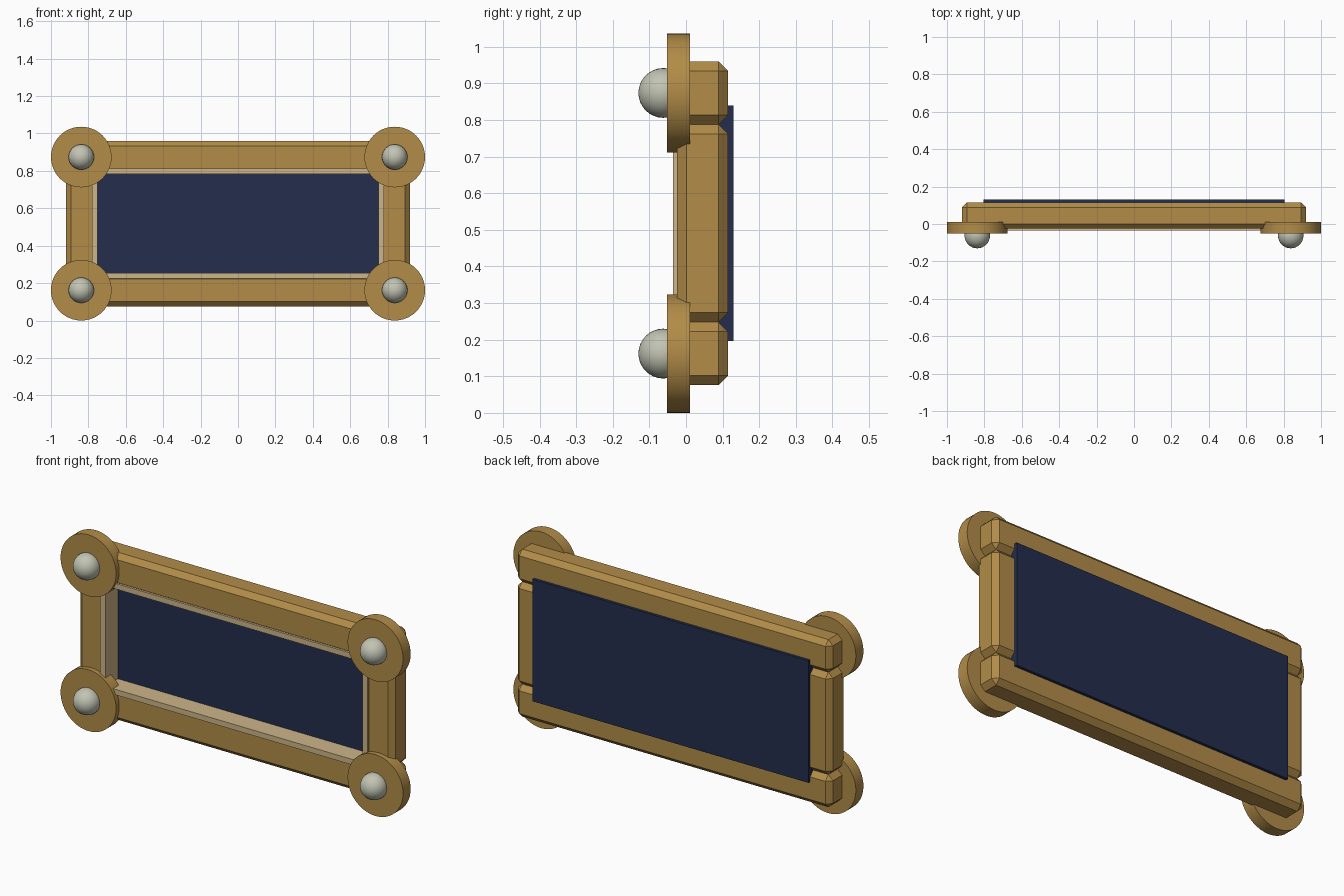
import bpy, bmesh, math

if "Cube" in bpy.data.objects:
    bpy.data.objects.remove(bpy.data.objects["Cube"])


def material(name, rgb):
    m = bpy.data.materials.new(name)
    m.diffuse_color = (*rgb, 1)
    m.use_nodes = True
    m.node_tree.nodes["Principled BSDF"].inputs["Base Color"].default_value = m.diffuse_color
    return m


BROWN = material("golden_brown", (0.445, 0.262, 0.065))
TAN = material("light_tan", (0.61, 0.46, 0.25))
NAVY = material("dark_navy", (0.017, 0.027, 0.075))
GREY = material("pale_grey", (0.54, 0.55, 0.45))


def box(name, x, y, z, mat, chamfer=0):
    """Box from (min, max) ranges, optionally with chamfered edges."""
    bm = bmesh.new()
    bmesh.ops.create_cube(bm, size=1)
    for v in bm.verts:
        for i, (lo, hi) in enumerate((x, y, z)):
            v.co[i] = hi if v.co[i] > 0 else lo
    if chamfer:
        bmesh.ops.bevel(bm, geom=bm.edges[:], offset=chamfer, segments=1,
                        profile=0.5, affect='EDGES')
    me = bpy.data.meshes.new(name)
    bm.to_mesh(me)
    bm.free()
    me.materials.append(mat)
    ob = bpy.data.objects.new(name, me)
    bpy.context.collection.objects.link(ob)
    return ob


def finish(name, mat):
    ob = bpy.context.object
    ob.name = name
    ob.data.materials.append(mat)
    bpy.ops.object.shade_smooth_by_angle(angle=math.radians(35))


MID = 0.518  # height of the middle of the frame
DEPTH = (-0.025, 0.115)


def span(sign, inner, outer, centre=0.0):
    return tuple(sorted((centre + sign * inner, centre + sign * outer)))


for s in (-1, 1):
    side = "right" if s > 0 else "left"
    level = "top" if s > 0 else "bottom"
    # Chamfered frame beams
    box(level + "_rail", (-0.92, 0.92), DEPTH, span(s, 0.27, 0.442, MID), BROWN, 0.026)
    box(side + "_post", span(s, 0.755, 0.92), DEPTH, (MID - 0.27, MID + 0.27), BROWN, 0.026)
    # Light inner lining
    box(level + "_lining", (-0.78, 0.78), (-0.035, 0.08), span(s, 0.265, 0.294, MID), TAN)
    box(side + "_lining", span(s, 0.75, 0.78), (-0.035, 0.08), (MID - 0.265, MID + 0.265), TAN)

# Backing panel
box("back_panel", (-0.805, 0.805), (0.07, 0.13), (MID - 0.322, MID + 0.322), NAVY)

# Corner discs with round studs
for x in (-0.838, 0.838):
    for z in (MID - 0.356, MID + 0.356):
        bpy.ops.mesh.primitive_cylinder_add(vertices=48, radius=0.162, depth=0.063,
                                            location=(x, -0.02, z),
                                            rotation=(math.pi / 2, 0, 0))
        finish("corner_disc", BROWN)
        bpy.ops.mesh.primitive_uv_sphere_add(segments=32, ring_count=16, radius=0.068,
                                             location=(x, -0.062, z),
                                             rotation=(math.pi / 2, 0, 0))
        finish("corner_stud", GREY)
